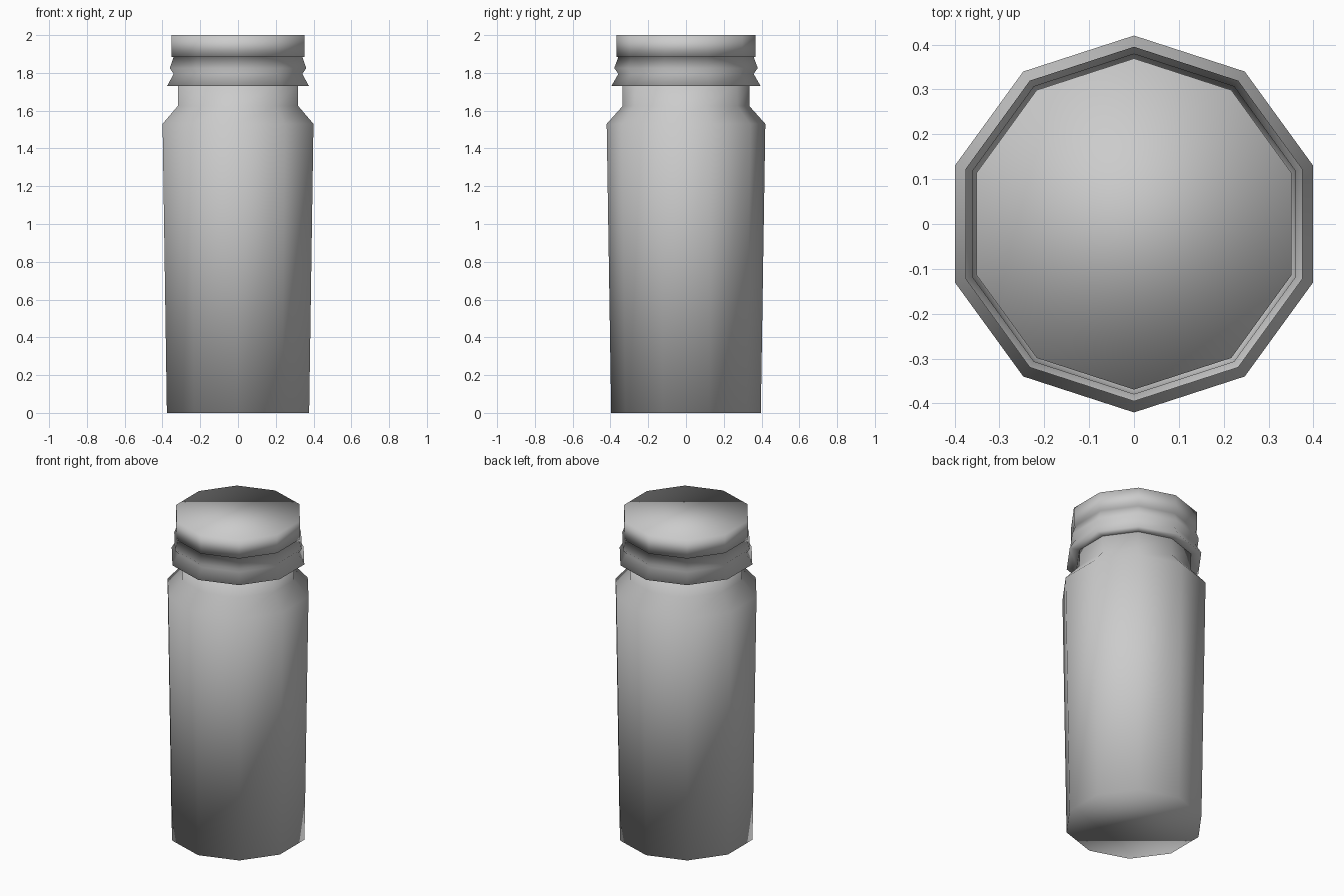
import bpy, bmesh, math

if "Cube" in bpy.data.objects:
    bpy.data.objects.remove(bpy.data.objects["Cube"])

SIDES = 10


def turned(name, profile):
    """Ten-sided closed solid from (radius, height) points, bottom to top."""
    bm = bmesh.new()
    rings = []
    for r, z in profile:
        angles = [math.pi / 2 + 2 * math.pi * i / SIDES for i in range(SIDES)]
        rings.append([bm.verts.new((r * math.cos(a), r * math.sin(a), z)) for a in angles])
    for low, high in zip(rings, rings[1:]):
        for i in range(SIDES):
            j = (i + 1) % SIDES
            bm.faces.new((low[i], low[j], high[j], high[i]))
    bm.faces.new(rings[0][::-1])
    bm.faces.new(rings[-1])
    for f in bm.faces:
        f.smooth = True
    mesh = bpy.data.meshes.new(name)
    bm.to_mesh(mesh)
    bm.free()
    obj = bpy.data.objects.new(name, mesh)
    bpy.context.collection.objects.link(obj)
    return obj


# Slightly tapered body with shoulder and neck
turned("bottle_body", [(0.396, 0), (0.42, 1.53), (0.335, 1.625), (0.335, 1.74)])

# Cap: flared collar, ridge, groove and straight lid
turned("bottle_cap", [(0.33, 1.73), (0.395, 1.73), (0.358, 1.795), (0.38, 1.825),
                      (0.358, 1.885), (0.369, 1.885), (0.369, 2.0)])
